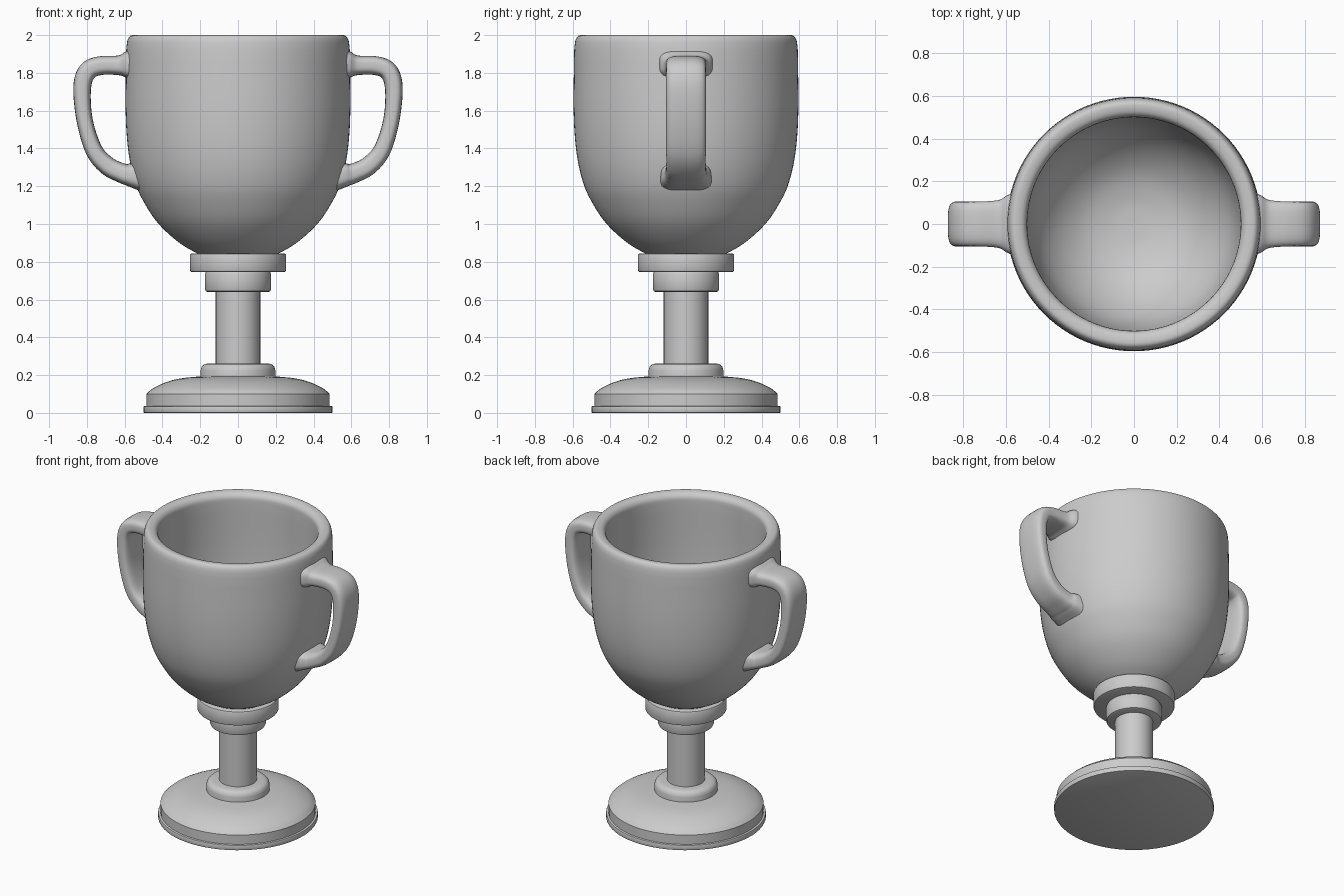
import bpy, bmesh
from math import pi, cos, sin, copysign
from mathutils import Vector

if "Cube" in bpy.data.objects:
    bpy.data.objects.remove(bpy.data.objects["Cube"])


def spline(points, steps):
    """Catmull-Rom curve through points of any dimension."""
    pts = [Vector(p) for p in points]
    pts = [2 * pts[0] - pts[1]] + pts + [2 * pts[-1] - pts[-2]]
    out = []
    for a, b, c, d in zip(pts, pts[1:], pts[2:], pts[3:]):
        for i in range(steps):
            t = i / steps
            out.append(0.5 * (2 * b + (c - a) * t + (2 * a - 5 * b + 4 * c - d) * t * t
                              + (3 * b - a - 3 * c + d) * t ** 3))
    return out + [pts[-2]]


def finish(name, bm, angle=35):
    bmesh.ops.remove_doubles(bm, verts=bm.verts, dist=1e-5)
    bmesh.ops.recalc_face_normals(bm, faces=bm.faces)
    mesh = bpy.data.meshes.new(name)
    bm.to_mesh(mesh)
    bm.free()
    obj = bpy.data.objects.new(name, mesh)
    bpy.context.collection.objects.link(obj)
    bpy.ops.object.select_all(action='DESELECT')
    obj.select_set(True)
    bpy.context.view_layer.objects.active = obj
    bpy.ops.object.shade_smooth_by_angle(angle=angle * pi / 180)
    return obj


def skin(bm, rings, closed=True):
    """Bridge neighbouring rings of vertices with quads."""
    n = len(rings[0])
    for r0, r1 in zip(rings, rings[1:]):
        for i in range(n):
            j = (i + 1) % n
            bm.faces.new((r0[i], r0[j], r1[j], r1[i]))


def lathe(name, profile, segments=64):
    """Revolve (radius, z) points around the z axis."""
    bm = bmesh.new()
    rings = [[bm.verts.new((r * cos(2 * pi * i / segments), r * sin(2 * pi * i / segments), z))
              for i in range(segments)] for r, z in profile]
    skin(bm, rings)
    return finish(name, bm)


def disc(name, r, z0, z1, bevel):
    """Round collar with softened edges."""
    b = bevel
    k = b * 0.3
    return lathe(name, [(0, z0), (r - b, z0), (r - k, z0 + k), (r, z0 + b),
                        (r, z1 - b), (r - k, z1 - k), (r - b, z1), (0, z1)])


# Bowl: outer wall, rounded rim, inner wall
outer = spline([(0.2, 0.835), (0.31, 0.9), (0.42, 1.0), (0.495, 1.11), (0.545, 1.22),
                (0.58, 1.38), (0.595, 1.6), (0.592, 1.92)], 5)
rim = spline([(0.592, 1.92), (0.586, 1.97), (0.572, 1.995), (0.55, 2.0),
              (0.52, 1.992), (0.503, 1.97), (0.5, 1.94)], 3)
inner = spline([(0.5, 1.94), (0.505, 1.6), (0.495, 1.4), (0.455, 1.22), (0.37, 1.08),
                (0.25, 0.98), (0.12, 0.935), (0, 0.925)], 5)
lathe("cup_bowl", [(0, 0.835)] + [tuple(p) for p in outer + rim[1:] + inner[1:]], 96)

# Stem and collars
disc("upper_collar", 0.255, 0.745, 0.845, 0.012)
disc("lower_collar", 0.175, 0.64, 0.75, 0.015)
lathe("stem", [(0, 0.2), (0.118, 0.2), (0.118, 0.66), (0, 0.66)])
lathe("base_ring", [(0, 0.17), (0.198, 0.17), (0.198, 0.225), (0.192, 0.245),
                    (0.178, 0.258), (0.155, 0.262), (0, 0.262)])

# Domed foot and thin plate below it
dome = spline([(0.485, 0.1), (0.45, 0.13), (0.38, 0.163), (0.3, 0.183), (0.18, 0.195)], 4)
lathe("foot_dome", [(0, 0.02), (0.485, 0.02)] + [tuple(p) for p in dome] + [(0, 0.195)])
disc("foot_plate", 0.5, 0.0, 0.036, 0.005)


# Handles: path columns are x, z, half thickness, half width
def handle(name, side, sides=32):
    path = spline([(0.55, 1.845, 0.085, 0.15), (0.592, 1.842, 0.07, 0.135),
                   (0.635, 1.84, 0.052, 0.112), (0.73, 1.838, 0.05, 0.105),
                   (0.797, 1.808, 0.05, 0.105), (0.825, 1.72, 0.047, 0.105),
                   (0.812, 1.55, 0.043, 0.105), (0.762, 1.39, 0.046, 0.105),
                   (0.69, 1.307, 0.05, 0.105), (0.61, 1.268, 0.053, 0.112),
                   (0.57, 1.26, 0.062, 0.127), (0.51, 1.25, 0.075, 0.14)], 6)
    bm = bmesh.new()
    rings = []
    for k, (x, z, thick, wide) in enumerate(path):
        d = path[min(k + 1, len(path) - 1)] - path[max(k - 1, 0)]
        normal = Vector((-d[1], d[0])).normalized()
        ring = []
        for i in range(sides):
            a = 2 * pi * (i + 0.5) / sides
            u = copysign(abs(cos(a)) ** 0.6, cos(a)) * thick
            v = copysign(abs(sin(a)) ** 0.6, sin(a)) * wide
            ring.append(bm.verts.new((side * (x + normal.x * u), v, z + normal.y * u)))
        rings.append(ring)
    skin(bm, rings)
    bm.faces.new(rings[0])
    bm.faces.new(rings[-1])
    finish(name, bm, 50)


handle("right_handle", 1)
handle("left_handle", -1)
